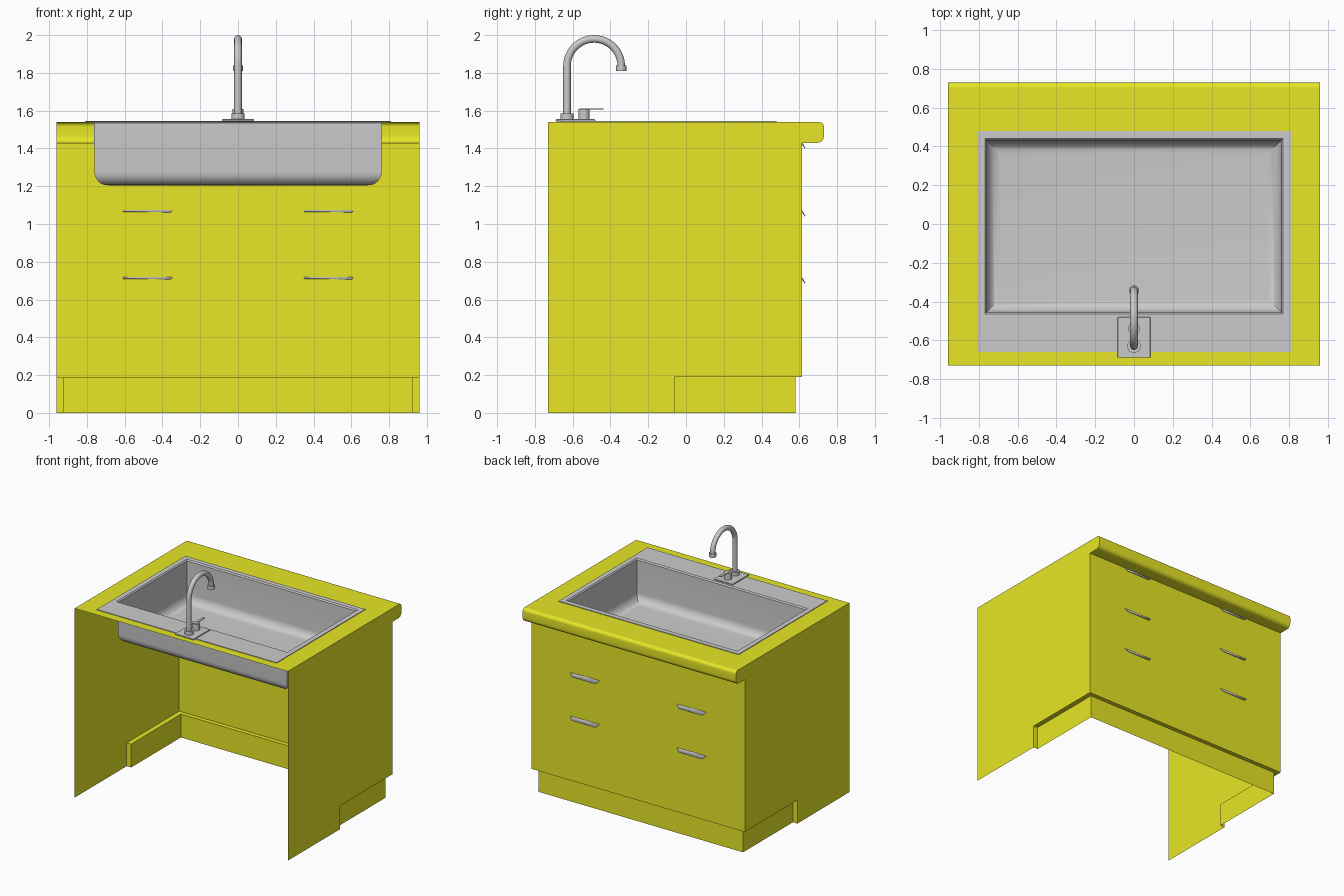
import bpy, bmesh, math

if "Cube" in bpy.data.objects:
    bpy.data.objects.remove(bpy.data.objects["Cube"])

yellow = bpy.data.materials.new("yellow")
yellow.diffuse_color = (0.8, 0.8, 0.02, 1)
yellow.use_nodes = True
yellow.node_tree.nodes["Principled BSDF"].inputs["Base Color"].default_value = yellow.diffuse_color


def make(name, verts, faces, mat=None, angle=35, fix=True):
    bm = bmesh.new()
    vs = [bm.verts.new(v) for v in verts]
    for f in faces:
        bm.faces.new([vs[i] for i in f])
    bmesh.ops.remove_doubles(bm, verts=bm.verts, dist=1e-5)
    if fix:
        bmesh.ops.recalc_face_normals(bm, faces=bm.faces)
    me = bpy.data.meshes.new(name)
    bm.to_mesh(me)
    bm.free()
    ob = bpy.data.objects.new(name, me)
    bpy.context.collection.objects.link(ob)
    if mat:
        me.materials.append(mat)
    smooth(ob, angle)
    return ob


def smooth(ob, angle=35):
    bpy.ops.object.select_all(action='DESELECT')
    ob.select_set(True)
    bpy.context.view_layer.objects.active = ob
    bpy.ops.object.shade_smooth_by_angle(angle=math.radians(angle))


def arc(cy, cz, r, a0, a1, n):
    return [(cy + r * math.cos(math.radians(a0 + (a1 - a0) * i / n)),
             cz + r * math.sin(math.radians(a0 + (a1 - a0) * i / n))) for i in range(n + 1)]


def rect(x, y0, y1, z):
    return [(-x, y0, z), (x, y0, z), (x, y1, z), (-x, y1, z)]


def rings(loops, cap=False):
    verts = [v for lp in loops for v in lp]
    n = len(loops[0])
    faces = [(k * n + i, (k + 1) * n + i, (k + 1) * n + (i + 1) % n, k * n + (i + 1) % n)
             for k in range(len(loops) - 1) for i in range(n)]
    if cap:
        faces.append([(len(loops) - 1) * n + i for i in range(n)])
    return verts, faces


W, T = 0.96, 1.54

# cabinet shell: side outlines with rolled counter lip, drawer wall between them
lip = arc(0.695, 1.465, 0.035, -90, 0, 6) + arc(0.705, 1.515, 0.025, 0, 90, 6)
wall = [(0.58, 0.19), (0.615, 0.19), (0.615, 1.43)] + lip
side = [(-0.73, 0), (-0.06, 0), (-0.06, 0.19)] + wall[1:] + [(-0.73, T)]
verts, faces = [], []
for s in (-1, 1):
    faces.append([len(verts) + i for i in range(len(side))])
    verts += [(s * W, y, z) for y, z in side]
n = len(side)
for i in range(3, n - 2):
    faces.append((i, i + 1, n + i + 1, n + i))
make("cabinet_shell", verts, faces, yellow)

# countertop ring around the sink cut-out
make("countertop", *rings([rect(W, -0.73, 0.705, T), rect(0.77, -0.465, 0.44, T)]), yellow)

# recessed toe kick: side walls, rear ends, front wall and the ledge above
k, y0, y1, h = 0.92, -0.06, 0.58, 0.19
path = [(-W, y0), (-k, y0), (-k, y1), (k, y1), (k, y0), (W, y0)]
kv = [(x, y, z) for z in (0, h) for x, y in path]
kv += [(-W, 0.615, h), (W, 0.615, h)]
kf = [(i, i + 1, i + 7, i + 6) for i in range(5)]
kf += [(6, 7, 8, 12), (8, 9, 13, 12), (9, 10, 11, 13)]
make("toe_kick", kv, kf, yellow)

# sink: raised flange, then basin with rounded bottom
loops = [rect(0.81, -0.66, 0.48, T), rect(0.81, -0.66, 0.48, T + 0.005),
         rect(0.77, -0.465, 0.44, T + 0.005), rect(0.762, -0.457, 0.432, T - 0.005)]
for d, z in arc(0, 1.275, 0.07, 0, -90, 8):
    o = 0.07 - d
    loops.append(rect(0.76 - o, -0.455 + o, 0.43 - o, z))
make("sink", *rings(loops, True))

# drawer pulls: slanted tapered tabs in three rows, two columns
for row, z in enumerate((1.435, 1.075, 0.72)):
    for s in (-1, 1):
        c = s * 0.48
        ob = make(f"drawer_pull_{row}_{'left' if s < 0 else 'right'}",
                  [(c - 0.13, 0.611, z), (c + 0.13, 0.611, z), (c + 0.13, 0.617, z - 0.006),
                   (c + 0.105, 0.632, z - 0.032), (c - 0.105, 0.632, z - 0.032), (c - 0.13, 0.617, z - 0.006)],
                  [range(6)], fix=False)
        m = ob.modifiers.new("thickness", 'SOLIDIFY')
        m.thickness = 0.004


def box(name, loc, size, bevel=0):
    bpy.ops.mesh.primitive_cube_add(size=1, location=loc)
    ob = bpy.context.object
    ob.name, ob.scale = name, size
    bpy.ops.object.transform_apply(location=False, rotation=False, scale=True)
    if bevel:
        m = ob.modifiers.new("bevel", 'BEVEL')
        m.width, m.segments = bevel, 2
    return ob


def cyl(name, y, z0, z1, r):
    bpy.ops.mesh.primitive_cylinder_add(vertices=24, radius=r, depth=z1 - z0, location=(0, y, (z0 + z1) / 2))
    bpy.context.object.name = name
    smooth(bpy.context.object)


# faucet: deck plate, collar, gooseneck, nozzle, lever
box("faucet_plate", (0, -0.585, 1.549), (0.17, 0.21, 0.012), 0.005)
cyl("faucet_collar", -0.63, 1.55, 1.585, 0.035)
cyl("faucet_nozzle", -0.343, 1.81, 1.84, 0.027)
cyl("lever_base", -0.54, 1.55, 1.608, 0.03)
box("lever", (0, -0.5, 1.609), (0.02, 0.125, 0.005))

neck = [(-0.63, 1.56)] + arc(-0.4865, 1.8365, 0.1435, 180, 0, 24) + [(-0.343, 1.82)]
tube = []
for i, (y, z) in enumerate(neck):
    a, b = neck[max(i - 1, 0)], neck[min(i + 1, len(neck) - 1)]
    t = math.atan2(b[1] - a[1], b[0] - a[0])
    if i == 1:
        t = math.pi / 2
    tube.append([(0.02 * math.cos(q), y - 0.02 * math.sin(q) * math.sin(t), z + 0.02 * math.sin(q) * math.cos(t))
                 for q in (2 * math.pi * j / 16 for j in range(16))])
make("faucet_gooseneck", *rings(tube, True))
